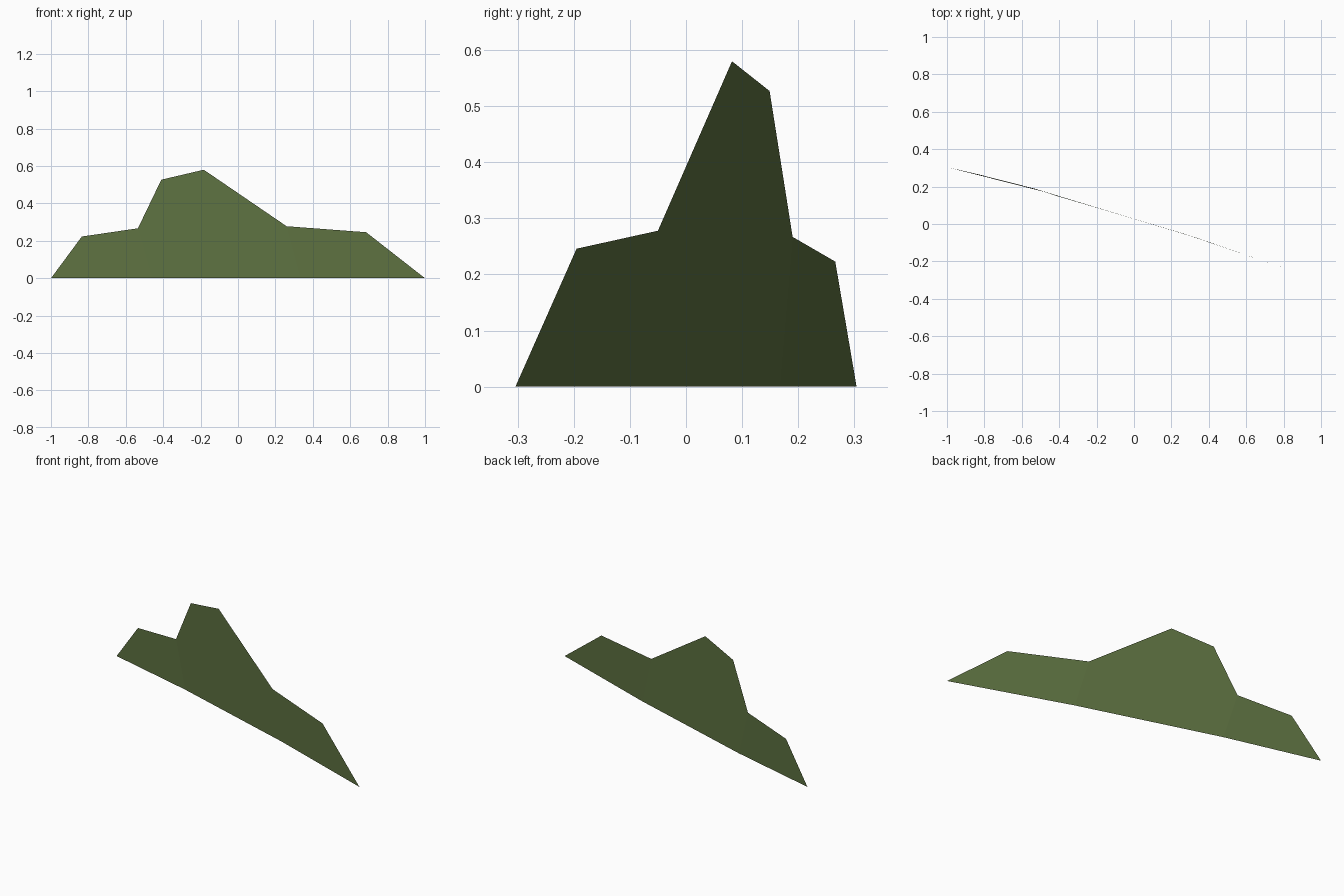
import bpy

if "Cube" in bpy.data.objects:
    bpy.data.objects.remove(bpy.data.objects["Cube"])

# Hill silhouette card: three flat panels with two slight folds
panels = [
    # left shoulder
    [(-1.0, 0.304, 0), (-0.46, 0.167, 0), (-0.535, 0.19, 0.267), (-0.835, 0.266, 0.223)],
    # central peak
    [(-0.46, 0.167, 0), (0.335, -0.074, 0), (0.26, -0.05, 0.278),
     (-0.183, 0.082, 0.58), (-0.41, 0.149, 0.527), (-0.535, 0.19, 0.267)],
    # right shoulder
    [(0.335, -0.074, 0), (1.0, -0.304, 0), (0.685, -0.195, 0.246), (0.26, -0.05, 0.278)],
]

# Share the vertices along the folds
verts, faces = [], []
for panel in panels:
    for p in panel:
        if p not in verts:
            verts.append(p)
    faces.append([verts.index(p) for p in panel])

mesh = bpy.data.meshes.new("hill_silhouette")
mesh.from_pydata(verts, [], faces)
mesh.update()
hill = bpy.data.objects.new("hill_silhouette", mesh)
bpy.context.collection.objects.link(hill)

# Single olive green colour
green = bpy.data.materials.new("olive green")
green.diffuse_color = (0.112, 0.168, 0.053, 1)
green.use_nodes = True
green.node_tree.nodes["Principled BSDF"].inputs["Base Color"].default_value = green.diffuse_color
mesh.materials.append(green)
